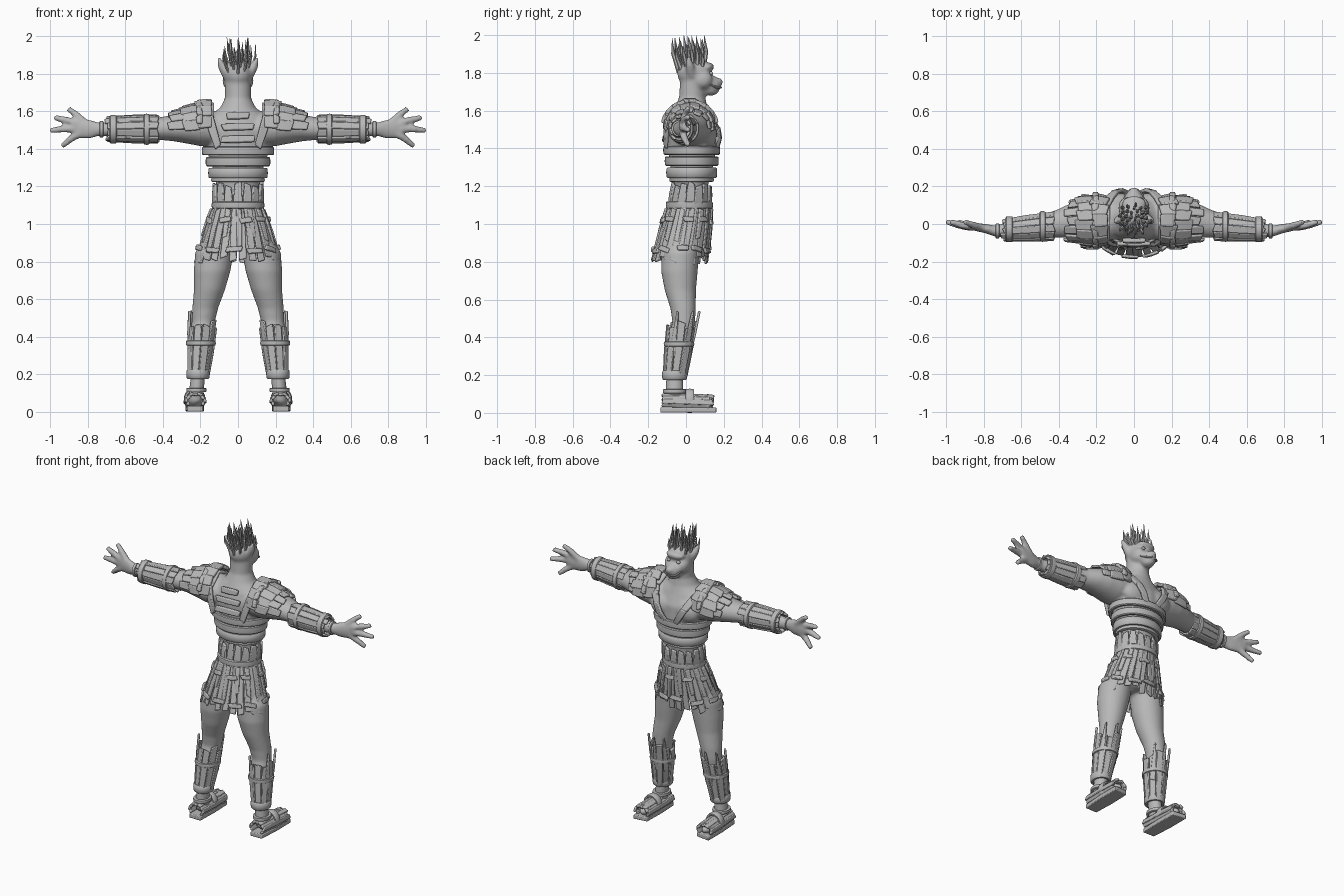
import bpy, bmesh, math, random
from mathutils import Vector as V, Matrix

random.seed(4)
X, Y, Z = V((1, 0, 0)), V((0, 1, 0)), V((0, 0, 1))
grey = bpy.data.materials.new("warm_grey")
grey.diffuse_color = (0.48, 0.48, 0.48, 1)


def finish(bm, name, mirror=False, bevel=0, remesh=0):
    bmesh.ops.recalc_face_normals(bm, faces=bm.faces)
    for f in bm.faces:
        f.smooth = True
    me = bpy.data.meshes.new(name)
    bm.to_mesh(me)
    bm.free()
    me.set_sharp_from_angle(angle=math.radians(40))
    me.materials.append(grey)
    ob = bpy.data.objects.new(name, me)
    bpy.context.collection.objects.link(ob)
    if bevel:
        m = ob.modifiers.new("bevel", 'BEVEL')
        m.width, m.segments = bevel, 2
    if remesh:
        m = ob.modifiers.new("blend", 'REMESH')
        m.mode, m.voxel_size, m.use_smooth_shade = 'VOXEL', remesh, True
        m = ob.modifiers.new("soften", 'SMOOTH')
        m.factor, m.iterations = 0.5, 4
    if mirror:
        m = ob.modifiers.new("mirror", 'MIRROR')
        m.use_mirror_merge = False
    return ob


def skin(bm, rows, caps=True, loop=False):
    vs = [[bm.verts.new(p) for p in r] for r in rows]
    n = len(vs[0])
    for a, b in zip(vs, vs[1:] + (vs[:1] if loop else [])):
        for i in range(n):
            bm.faces.new((a[i], a[(i + 1) % n], b[(i + 1) % n], b[i]))
    if caps and not loop:
        bm.faces.new(vs[0][::-1])
        bm.faces.new(vs[-1])


def ell(c, u, v, a, b, n=24):
    return [c + u * a * math.cos(2 * math.pi * i / n) + v * b * math.sin(2 * math.pi * i / n) for i in range(n)]


def ball(bm, c, r):
    bmesh.ops.create_uvsphere(bm, u_segments=20, v_segments=12, radius=1,
                              matrix=Matrix.Translation(c) @ Matrix.Diagonal((*r, 1)))


def tube(bm, pts, radii, n=8, flat=1):
    pts = [V(p) for p in pts]
    d = (pts[-1] - pts[0]).normalized()
    u = d.cross(X if abs(d.x) < .8 else Y).normalized()
    w = d.cross(u)
    skin(bm, [ell(p, u, w, r, r * flat, n) for p, r in zip(pts, radii)])


def plank(bm, p0, p1, nrm, w0, w1, t=.014, bulge=.003):
    p0, p1 = V(p0), V(p1)
    d = (p1 - p0).normalized()
    s = d.cross(V(nrm)).normalized()
    k = s.cross(d)
    rows = []
    for f, w in ((0, w0), (.5, (w0 + w1) / 2 * random.uniform(1, 1.12)), (1, w1)):
        c = p0.lerp(p1, f) + k * (bulge if f == .5 else 0)
        skew = d * random.uniform(-.008, .008)
        rows.append([c + s * w / 2 * a + k * t / 2 * b + skew * a for a, b in ((-1, -1), (1, -1), (1, 1), (-1, 1))])
    skin(bm, rows)


def slats(bm, c0, r0, c1, r1, u, v, n, w0, w1, a0=0, a1=360, t=.014, jit=.02):
    # planks laid around two ellipses
    c0, c1 = V(c0), V(c1)
    full = a1 - a0 >= 360
    for i in range(n):
        a = math.radians(a0 + (a1 - a0) * i / (n if full else n - 1))
        c, s = math.cos(a), math.sin(a)
        p0 = c0 + u * r0[0] * c + v * r0[1] * s
        p1 = c1 + u * r1[0] * c + v * r1[1] * s
        p1 = p1 + (p1 - p0).normalized() * random.uniform(-jit, jit * .4)
        lift = (u * c + v * s) * (.005 if i % 2 else 0)
        plank(bm, p0 + lift, p1 + lift, u * c / r0[0] + v * s / r0[1], w0, w1, t)


def band(bm, c, u, v, a, b, h, t=.013):
    # rounded flat strap around an ellipse
    w, rows = u.cross(v), []
    for i in range(40):
        q = 2 * math.pi * i / 40
        rad = u * math.cos(q) + v * math.sin(q)
        p = V(c) + u * a * math.cos(q) + v * b * math.sin(q)
        ring = []
        for j in range(10):
            g = 2 * math.pi * j / 10
            sx, sy = math.cos(g), math.sin(g)
            ring.append(p + rad * t * math.copysign(abs(sx) ** .7, sx) + w * h * math.copysign(abs(sy) ** .5, sy))
        rows.append(ring)
    skin(bm, rows, loop=True)


# body: torso, head, arms, hands and legs blended together
bm = bmesh.new()
torso = [(.86, -.03, .12, .09), (.95, -.01, .145, .10), (1.08, .015, .12, .10), (1.2, .028, .115, .088),
         (1.3, .03, .135, .112), (1.4, .033, .172, .13), (1.5, .03, .185, .13), (1.57, .025, .16, .105),
         (1.62, .027, .095, .085), (1.67, .033, .07, .07), (1.78, .04, .07, .07)]
skin(bm, [ell(V((0, y, z)), X, Y, a, b) for z, y, a, b in torso])
for c, r in (((0, .045, 1.8), (.08, .092, .085)), ((0, .125, 1.738), (.052, .062, .05)),
             ((0, .11, 1.832), (.066, .04, .024)), ((0, .172, 1.752), (.026, .024, .022)),
             ((0, .13, 1.705), (.04, .045, .025))):
    ball(bm, c, r)
arm = [(.08, .03, 1.5, .11, .09), (.2, .02, 1.515, .12, .1), (.28, .02, 1.515, .108, .085),
       (.35, .015, 1.512, .09, .07), (.42, 0, 1.508, .072, .06), (.5, -.01, 1.505, .06, .06),
       (.6, -.02, 1.505, .052, .055), (.7, -.035, 1.505, .037, .038), (.74, -.038, 1.505, .03, .035),
       (.79, -.025, 1.505, .025, .05), (.85, -.015, 1.51, .021, .055), (.885, -.01, 1.51, .017, .045)]
leg = [(.97, .085, 0, .075, .09), (.85, .125, -.03, .103, .1), (.75, .138, -.035, .098, .097),
       (.65, .152, -.03, .083, .083), (.55, .175, -.015, .069, .067), (.48, .185, -.012, .062, .06),
       (.38, .195, -.035, .06, .065), (.28, .205, -.05, .048, .055), (.18, .215, -.06, .038, .045),
       (.1, .222, -.06, .04, .047), (.05, .225, -.05, .04, .05)]
fingers = [((.81, 1.535), (.905, 1.615)), ((.86, 1.535), (.98, 1.567)),
           ((.87, 1.508), (1.003, 1.497)), ((.85, 1.48), (.938, 1.415))]
for s in (1, -1):
    skin(bm, [ell(V((s * x, y, z)), Y, Z, a, b) for x, y, z, a, b in arm])
    skin(bm, [ell(V((s * x, y, z)), X, Y, a, b) for z, x, y, a, b in leg])
    for (x0, z0), (x1, z1) in fingers:
        tube(bm, [(s * x0, -.018, z0), (s * (x0 + x1) / 2, -.006, (z0 + z1) / 2 + .004), (s * x1, .012, z1)],
             (.021, .019, .015), 10)
    ball(bm, (s * .23, .03, .05), (.044, .12, .04))
    ball(bm, (s * .085, .11, 1.475), (.095, .055, .075))   # chest muscle
    ball(bm, (s * .047, .085, 1.765), (.036, .055, .05))   # cheek
    tube(bm, [(s * .055, .03, 1.79), (s * .085, .02, 1.84), (s * .105, .01, 1.89)], (.03, .024, .008), 8)  # ear
finish(bm, "body", remesh=.0095)

# eyes and mouth line
bm = bmesh.new()
ball(bm, (.036, .132, 1.797), (.012, .012, .01))
tube(bm, [(.012, .186, 1.722), (.04, .165, 1.722), (.058, .125, 1.74)], (.006, .007, .004))
finish(bm, "eyes_and_lips", mirror=True)

# hair spikes
bm = bmesh.new()
for i in range(38):
    q, r = i * 2.4, math.sqrt((i + .5) / 38)
    x, y = r * math.cos(q), r * math.sin(q)
    root = V((x * .068, .03 + y * .068, 1.885 - .065 * r * r))
    h = random.uniform(1.91, 1.98) if i % 4 else random.uniform(1.98, 2.0)
    tip = V((x * .095 + random.uniform(-.015, .015), .015 + y * .09, h))
    mid = root.lerp(tip, .5) + V((x * .014, y * .014, 0))
    tube(bm, [root - V((0, 0, .02)), mid, tip], (.013, .010, .001), 6, .65)
finish(bm, "hair_spikes")

# torso bands and belt
bm = bmesh.new()
for z, a, b, h in ((1.39, .18, .138, .024), (1.333, .16, .13, .026), (1.272, .146, .122, .028),
                   (1.235, .13, .105, .012), (1.1, .128, .112, .02)):
    band(bm, (0, .03 if z > 1.15 else .018, z), X, Y, a, b, h)
finish(bm, "torso_bands")

# waist slats and skirt
bm = bmesh.new()
slats(bm, (0, .02, 1.1), (.125, .105), (0, .03, 1.215), (.128, .098), X, Y, 16, .05, .034, t=.016)
slats(bm, (0, .018, 1.09), (.125, .108), (0, -.035, .8), (.222, .142), X, Y, 26, .032, .04, t=.012, jit=.035)
slats(bm, (0, .016, 1.08), (.137, .117), (0, -.02, .87), (.208, .138), X, Y, 15, .03, .026, 8, 368, jit=.07)
finish(bm, "waist_and_skirt_slats", bevel=.005)
bm = bmesh.new()
for z, y, a, b, n in ((1.02, .003, .167, .134, 9), (.865, -.025, .22, .152, 11)):
    for i in range(n):
        q = 2 * math.pi * (i + random.uniform(-.15, .15)) / n
        p = [V((a * math.cos(q + e), y + b * math.sin(q + e), z + random.uniform(-.012, .012))) for e in (-.2, .2)]
        plank(bm, *p, V((math.cos(q), math.sin(q), .25)), .028, .026, .016)
finish(bm, "skirt_ties", bevel=.005)

# back planks
bm = bmesh.new()
for z, y, w in ((1.575, -.088, .06), (1.515, -.105, .085), (1.45, -.11, .09)):
    plank(bm, (-w, y, z), (w, y, z + .004), (0, -1, .2), .036, .034, .024)
finish(bm, "back_planks", bevel=.007)

# shoulder straps, back and front
bm = bmesh.new()
plank(bm, (.155, -.085, 1.575), (.105, -.108, 1.41), (.3, -1, .1), .045, .038, .02, .008)
plank(bm, (.15, .10, 1.59), (.1, .17, 1.50), (.2, 1, .5), .045, .04, .02, .008)
plank(bm, (.105, .17, 1.51), (.04, .165, 1.40), (.1, 1, -.1), .04, .034, .02, .012)
plank(bm, (.15, -.09, 1.57), (.15, .1, 1.59), (0, 0, 1), .045, .045, .02, .06)
finish(bm, "shoulder_straps", mirror=True, bevel=.006)

# shoulder pads
bm = bmesh.new()
slats(bm, (.14, .02, 1.51), (.118, .14), (.225, .02, 1.51), (.132, .135), Y, Z, 7, .062, .066, 14, 166, .022, .012)
slats(bm, (.2, .02, 1.51), (.126, .125), (.31, .02, 1.505), (.116, .105), Y, Z, 8, .052, .054, 8, 172, .018, .02)
slats(bm, (.24, .02, 1.51), (.115, .105), (.365, .015, 1.505), (.102, .085), Y, Z, 7, .046, .042, 12, 168, .016, .025)
for i in range(8):
    q0, q1 = (math.radians(10 + 160 * (i + e) / 8) for e in (0, 1))
    p = [V((.205, .02 + .145 * math.cos(q), 1.51 + .14 * math.sin(q))) for q in (q0, q1)]
    plank(bm, *p, V((0, math.cos(q0), math.sin(q0))), .03, .03, .02)
finish(bm, "shoulder_pads", mirror=True, bevel=.006)

# forearm guards
bm = bmesh.new()
slats(bm, (.425, -.01, 1.505), (.068, .066), (.705, -.032, 1.505), (.047, .056), Y, Z, 11, .04, .033, jit=.015)
finish(bm, "forearm_slats", mirror=True, bevel=.005)
bm = bmesh.new()
band(bm, (.487, -.013, 1.505), Y, Z, .071, .072, .016, .011)
band(bm, (.665, -.028, 1.505), Y, Z, .058, .065, .02, .011)
band(bm, (.728, -.037, 1.505), Y, Z, .033, .037, .01, .007)
finish(bm, "forearm_bands", mirror=True)

# shin guards
bm = bmesh.new()
slats(bm, (.212, -.058, .19), (.048, .052), (.188, -.022, .475), (.069, .068), X, Y, 10, .034, .04, jit=.03)
for a in (-25, 35, 90, 140):
    c, s = math.cos(math.radians(a)), math.sin(math.radians(a))
    plank(bm, (.2 + .062 * c, -.045 + .062 * s, .3), (.192 + .074 * c, -.01 + .08 * s, .535), (c, s, 0), .038, .01)
finish(bm, "shin_slats", mirror=True, bevel=.004)
bm = bmesh.new()
band(bm, (.198, -.037, .365), X, Y, .069, .07, .014, .011)
band(bm, (.213, -.06, .2), X, Y, .05, .055, .026, .012)
band(bm, (.222, -.06, .115), X, Y, .044, .052, .012, .01)
finish(bm, "shin_bands", mirror=True)

# sandals
bm = bmesh.new()
plank(bm, (.228, -.135, .015), (.232, .155, .015), (0, 0, 1), .085, .095, .028, 0)
slats(bm, (.226, -.125, .058), (.044, .034), (.232, .145, .05), (.045, .034), X, Z, 9, .028, .03, -20, 200, .016)
finish(bm, "sandal_slats", mirror=True, bevel=.005)
bm = bmesh.new()
band(bm, (.231, .02, .064), X, Z, .049, .055, .024, .009)
band(bm, (.231, .115, .05), X, Z, .046, .041, .014, .008)
finish(bm, "sandal_bands", mirror=True)
